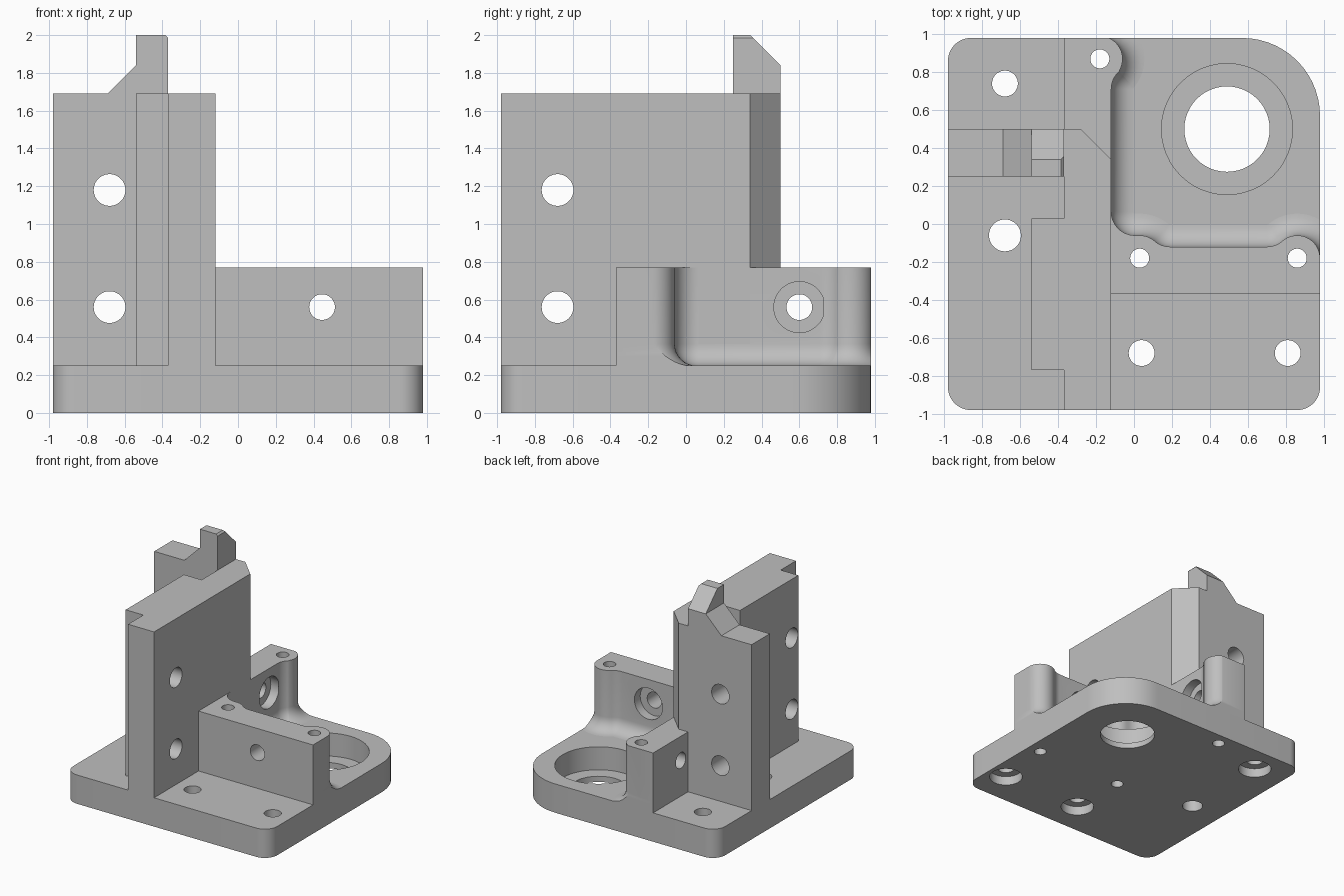
import bpy, bmesh
from math import radians, sin, cos, pi
from mathutils import Vector, Matrix

cube = bpy.data.objects.get("Cube")
if cube:
    bpy.data.objects.remove(cube, do_unlink=True)

grey = bpy.data.materials.new("machined grey")
grey.use_nodes = True
grey.diffuse_color = (0.52, 0.52, 0.52, 1)
grey.node_tree.nodes["Principled BSDF"].inputs["Base Color"].default_value = grey.diffuse_color

HALF, FLOOR, LOW, TALL, TOP = 0.98, 0.25, 0.77, 1.69, 2.0
BORE, BIG_BORE, SCREW, HEAD, SINK = 0.068, 0.084, 0.05, 0.135, 0.08


def to_object(name, bm):
    bmesh.ops.recalc_face_normals(bm, faces=bm.faces)
    mesh = bpy.data.meshes.new(name)
    bm.to_mesh(mesh)
    bm.free()
    mesh.materials.append(grey)
    ob = bpy.data.objects.new(name, mesh)
    bpy.context.collection.objects.link(ob)
    return ob


def loft(rings):
    """Closed solid through rings that share a point count."""
    bm = bmesh.new()
    loops = [[bm.verts.new(p) for p in ring] for ring in rings]
    n = len(loops[0])
    for a, b in zip(loops, loops[1:]):
        for i in range(n):
            j = (i + 1) % n
            bm.faces.new((a[i], a[j], b[j], b[i]))
    bm.faces.new(loops[0])
    bm.faces.new(loops[-1])
    bmesh.ops.recalc_face_normals(bm, faces=bm.faces)
    return bm


def prism(points, z0, z1):
    return loft([[(x, y, z) for x, y in points] for z in (z0, z1)])


def trim(bm, point, normal):
    """Cut away everything beyond a plane and close the cut."""
    bmesh.ops.bisect_plane(bm, geom=bm.verts[:] + bm.edges[:] + bm.faces[:],
                           plane_co=point, plane_no=normal, clear_outer=True)
    bmesh.ops.holes_fill(bm, edges=[e for e in bm.edges if e.is_boundary], sides=0)


def arc(cx, cy, r, a0, a1, n=10, side=1):
    """Points on an arc, each with its normal (side -1 faces the centre)."""
    out = []
    for i in range(n + 1):
        a = radians(a0 + (a1 - a0) * i / n)
        d = Vector((cos(a), sin(a)))
        out.append((Vector((cx, cy)) + d * r, d * side))
    return out


def drill(ob, axis, u, v, r, start, end):
    """Bore a round hole along an axis; u and v are the other two coordinates."""
    bm = bmesh.new()
    bmesh.ops.create_cone(bm, cap_ends=True, segments=48, radius1=r, radius2=r,
                          depth=abs(end - start))
    mid = (start + end) / 2
    if axis == "X":
        place = Matrix.Translation((mid, u, v)) @ Matrix.Rotation(pi / 2, 4, "Y")
    elif axis == "Y":
        place = Matrix.Translation((u, mid, v)) @ Matrix.Rotation(pi / 2, 4, "X")
    else:
        place = Matrix.Translation((u, v, mid))
    bm.transform(place)
    cutter = to_object("hole_cutter", bm)
    cutter.hide_render = True
    mod = ob.modifiers.new("hole", "BOOLEAN")
    mod.operation, mod.solver, mod.object = "DIFFERENCE", "EXACT", cutter
    bpy.context.view_layer.objects.active = ob
    bpy.ops.object.modifier_apply(modifier=mod.name)
    bpy.data.objects.remove(cutter, do_unlink=True)


# Base plate with one large rounded corner
outline = []
for sx, sy, r, a in ((1, 1, 0.41, 0), (-1, 1, 0.12, 90), (-1, -1, 0.12, 180), (1, -1, 0.12, 270)):
    outline += [p for p, _ in arc(sx * (HALF - r), sy * (HALF - r), r, a, a + 90, 14)]
base = to_object("base_plate", prism(outline, 0, FLOOR))

# Tall wall: side wall with a thick middle, joined to the cross wall
tall = to_object("tall_wall", prism([
    (-0.12, -HALF), (-0.12, 0.34), (-0.28, 0.5), (-HALF, 0.5), (-HALF, 0.25), (-0.37, 0.25),
    (-0.37, 0.03), (-0.54, 0.03), (-0.54, -0.77), (-0.37, -0.77), (-0.37, -HALF)], FLOOR, TALL))

# Locating tab on the cross wall, sloped at the back
tab = [(-0.69, TALL), (-0.54, 1.84), (-0.54, TOP), (-0.385, TOP), (-0.37, 1.985), (-0.37, TALL)]
bm = loft([[(x, y, z) for x, z in tab] for y in (0.25, 0.5)])
trim(bm, (0, 0.5, 1.84), (0, 1, 1))
to_object("locating_tab", bm)

# Low walls: pocket outline with screw bosses and a filleted foot
BOSS, BLEND, FOOT = 0.12, 0.125, 0.115
bosses = ((-0.18, 0.87), (0.03, -0.18), (0.86, -0.18))
path = arc(*bosses[0], BOSS, 90, -49, 16)
path += arc(0.005, 0.71, BLEND, 131, 180, 8, -1)
path += arc(0.005, 0.065, BLEND, 180, 270, 12, -1)
path += arc(*bosses[1], BOSS, 89, 49, 6)
path += arc(0.19, 0.005, BLEND, 229, 270, 6, -1)
path += arc(0.70, 0.005, BLEND, 270, 311, 6, -1)
path += arc(*bosses[2], BOSS, 131, 0, 16)
path += [(Vector(p), Vector((0, 0))) for p in (
    (1.2, -0.18), (1.2, -0.37), (-0.3, -0.37), (-0.3, 0.45), (-0.37, 0.45), (-0.37, 1.2))]
levels = [(0, LOW)]
for k in range(9):
    t = k / 8 * pi / 2
    levels.append((FOOT * (1 - cos(t)), FLOOR + FOOT * (1 - sin(t))))
bm = loft([[(*(p + n * d), z) for p, n in path] for d, z in levels])
trim(bm, (HALF, 0, 0), (1, 0, 0))
trim(bm, (0, HALF, 0), (0, 1, 0))
low = to_object("low_walls", bm)

# Bearing seat
drill(base, "Z", 0.49, 0.5, 0.345, 0.05, 0.4)
drill(base, "Z", 0.49, 0.5, 0.225, -0.1, 0.2)

# Mounting holes, sunk from below
for x, y in ((-0.68, 0.74), (0.04, -0.68), (0.81, -0.68)):
    drill(base, "Z", x, y, BORE, -0.1, 0.4)
    drill(base, "Z", x, y, HEAD, -0.1, SINK)
drill(base, "Z", -0.68, -0.06, BIG_BORE, -0.1, 0.4)

# Screw holes through the bosses
for x, y in bosses:
    drill(base, "Z", x, y, SCREW, -0.1, 0.4)
    drill(low, "Z", x, y, SCREW, 0.1, 0.9)

# Cross holes in the tall wall
for z in (0.56, 1.18):
    drill(tall, "X", -0.68, z, BIG_BORE, -0.7, 0)
    drill(tall, "Y", -0.68, z, BIG_BORE, 0.1, 0.6)

# Cross holes in the low walls, sunk from the pocket side
drill(low, "X", 0.6, 0.56, BORE, -0.5, 0)
drill(low, "X", 0.6, 0.56, HEAD, -0.119, -0.12 - SINK)
drill(low, "Y", 0.445, 0.56, BORE, -0.5, 0)
drill(low, "Y", 0.445, 0.56, HEAD, -0.119, -0.12 - SINK)

# Smooth the bores and fillets, keep machined edges sharp
for ob in (base, tall, low):
    bpy.ops.object.select_all(action="DESELECT")
    ob.select_set(True)
    bpy.context.view_layer.objects.active = ob
    bpy.ops.object.shade_smooth_by_angle(angle=radians(30))
